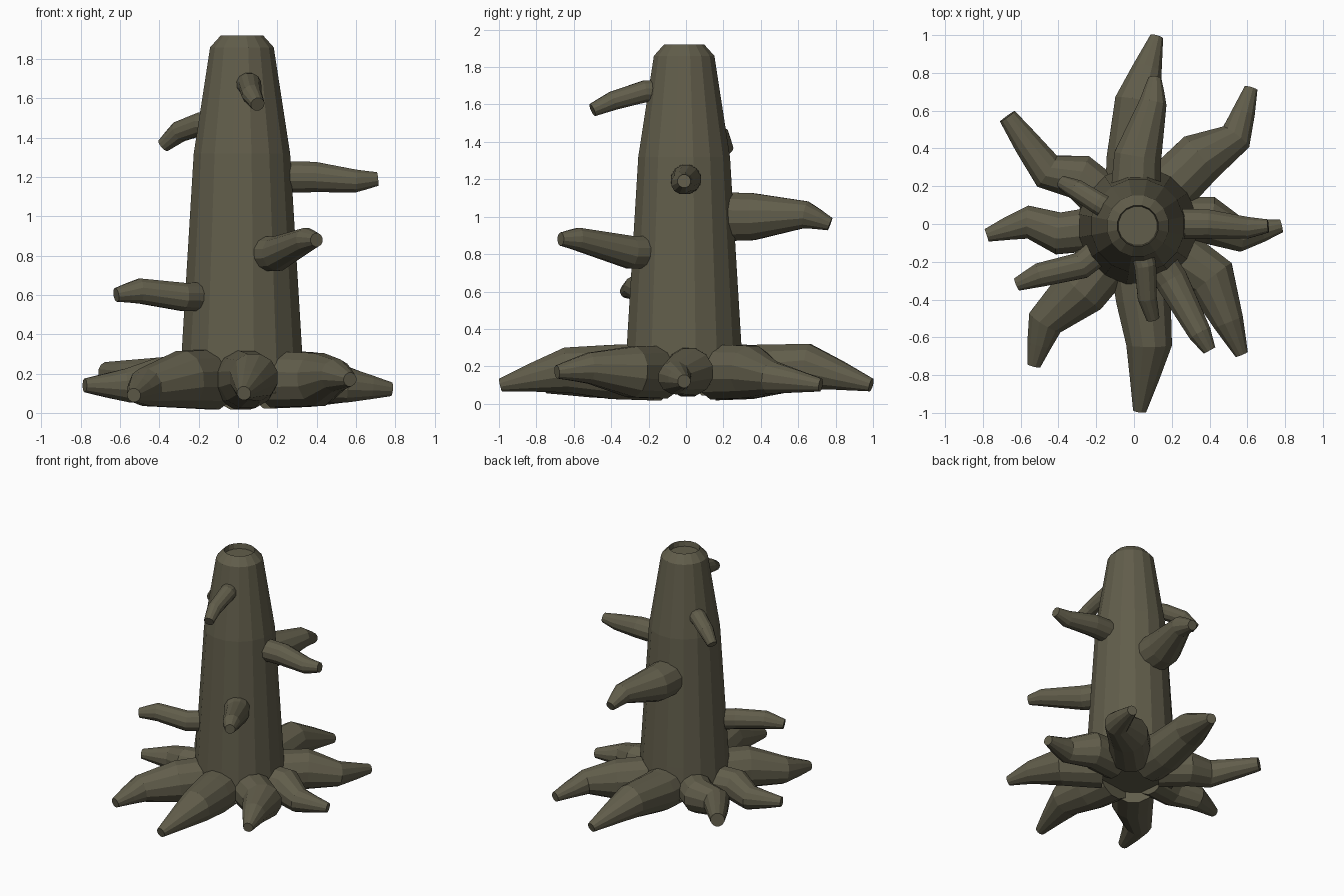
import bpy, bmesh, math
from mathutils import Vector

cube = bpy.data.objects.get("Cube")
if cube:
    bpy.data.objects.remove(cube)

bark = bpy.data.materials.new("grey_brown_bark")
bark.use_nodes = True
bark_color = (0.12, 0.11, 0.07, 1)
bark.diffuse_color = bark_color
bsdf = bark.node_tree.nodes["Principled BSDF"]
bsdf.inputs["Base Color"].default_value = bark_color
bsdf.inputs["Roughness"].default_value = 0.9


def tube(name, points, radii, sides):
    """Capped tube with one ring of vertices around each point."""
    bm = bmesh.new()
    rings = []
    last = len(points) - 1
    for i, (centre, radius) in enumerate(zip(points, radii)):
        before = (centre - points[max(i - 1, 0)]).normalized()
        after = (points[min(i + 1, last)] - centre).normalized()
        along = (before + after).normalized()
        side = along.cross(Vector((0, 0, 1)))
        side = side.normalized() if side.length > 0.01 else Vector((1, 0, 0))
        up = side.cross(along)
        ring = []
        for k in range(sides):
            angle = math.tau * (k + 0.5) / sides
            offset = side * math.cos(angle) + up * math.sin(angle)
            ring.append(bm.verts.new(centre + radius * offset))
        rings.append(ring)
    for lower, upper in zip(rings, rings[1:]):
        for k in range(sides):
            n = (k + 1) % sides
            bm.faces.new((lower[k], lower[n], upper[n], upper[k]))
    bm.faces.new(rings[0])
    bm.faces.new(rings[-1])
    bmesh.ops.recalc_face_normals(bm, faces=bm.faces)
    mesh = bpy.data.meshes.new(name)
    bm.to_mesh(mesh)
    bm.free()
    mesh.materials.append(bark)
    obj = bpy.data.objects.new(name, mesh)
    bpy.context.collection.objects.link(obj)
    return obj


def grow(name, knee, bend, tip, girth, bend_girth, tip_girth=0.036):
    """Crooked limb that starts inside the trunk and tapers to a blunt tip."""
    knee, bend, tip = Vector(knee), Vector(bend), Vector(tip)
    base = Vector((knee.x * 0.45, knee.y * 0.45, knee.z))
    points = [base, knee, bend, bend.lerp(tip, 0.5), tip]
    radii = [girth * 1.05, girth, bend_girth, (bend_girth + tip_girth) / 2, tip_girth]
    tube(name, points, radii, 12)


# Trunk, with bevelled top
heights = (0.1, 0.35, 1.32, 1.86, 1.92)
trunk_radii = (0.325, 0.31, 0.25, 0.165, 0.11)
trunk = tube("trunk", [Vector((0.02, -0.01, z)) for z in heights], trunk_radii, 16)

# Shallow hollow in the top of the trunk
bm = bmesh.new()
bm.from_mesh(trunk.data)
top = max(bm.faces, key=lambda face: face.calc_center_median().z)
bmesh.ops.inset_region(bm, faces=[top], thickness=0.006)
bmesh.ops.translate(bm, verts=top.verts, vec=(0, 0, -0.04))
bm.to_mesh(trunk.data)
bm.free()

# Broken branches
grow("left_branch", knee=(0.39, 0, 1.2), bend=(0.6, -0.02, 1.18),
     tip=(0.71, -0.01, 1.19), girth=0.08, bend_girth=0.06)
grow("right_branch", knee=(-0.28, -0.22, 0.59), bend=(-0.5, -0.27, 0.62),
     tip=(-0.62, -0.32, 0.6), girth=0.074, bend_girth=0.066)
grow("front_branch", knee=(0.2, -0.3, 0.81), bend=(0.35, -0.58, 0.88),
     tip=(0.4, -0.67, 0.88), girth=0.09, bend_girth=0.063)
grow("upper_front_branch", knee=(0.06, -0.22, 1.67), bend=(0.07, -0.39, 1.62),
     tip=(0.1, -0.5, 1.57), girth=0.06, bend_girth=0.052)
grow("upper_right_branch", knee=(-0.19, 0.11, 1.47), bend=(-0.3, 0.18, 1.43),
     tip=(-0.38, 0.22, 1.36), girth=0.06, bend_girth=0.055)
grow("back_branch", knee=(0.02, 0.36, 1), bend=(0.1, 0.64, 1.01),
     tip=(0.11, 0.77, 0.96), girth=0.13, bend_girth=0.075)

# Spreading roots, all leaving the trunk at one height
root_height = 0.17
grow("back_root", knee=(0, 0.35, root_height), bend=(0.02, 0.65, 0.2),
     tip=(0.12, 0.99, 0.1), girth=0.15, bend_girth=0.125)
grow("back_left_root", knee=(0.35, 0.35, root_height), bend=(0.54, 0.46, 0.14),
     tip=(0.62, 0.72, 0.1), girth=0.145, bend_girth=0.09)
grow("left_root", knee=(0.4, 0.02, root_height), bend=(0.57, -0.06, 0.14),
     tip=(0.78, -0.01, 0.12), girth=0.13, bend_girth=0.09)
grow("front_left_root", knee=(0.41, -0.29, root_height), bend=(0.5, -0.52, 0.19),
     tip=(0.57, -0.69, 0.17), girth=0.14, bend_girth=0.085)
grow("front_root", knee=(0.05, -0.4, root_height), bend=(0.08, -0.64, 0.18),
     tip=(0.03, -0.99, 0.1), girth=0.15, bend_girth=0.125)
grow("front_right_root", knee=(-0.28, -0.35, root_height), bend=(-0.47, -0.52, 0.13),
     tip=(-0.53, -0.75, 0.09), girth=0.15, bend_girth=0.1)
grow("right_root", knee=(-0.4, -0.05, root_height), bend=(-0.56, 0.01, 0.14),
     tip=(-0.78, -0.06, 0.14), girth=0.115, bend_girth=0.09)
grow("back_right_root", knee=(-0.29, 0.25, root_height), bend=(-0.46, 0.28, 0.18),
     tip=(-0.67, 0.57, 0.21), girth=0.125, bend_girth=0.1, tip_girth=0.05)
